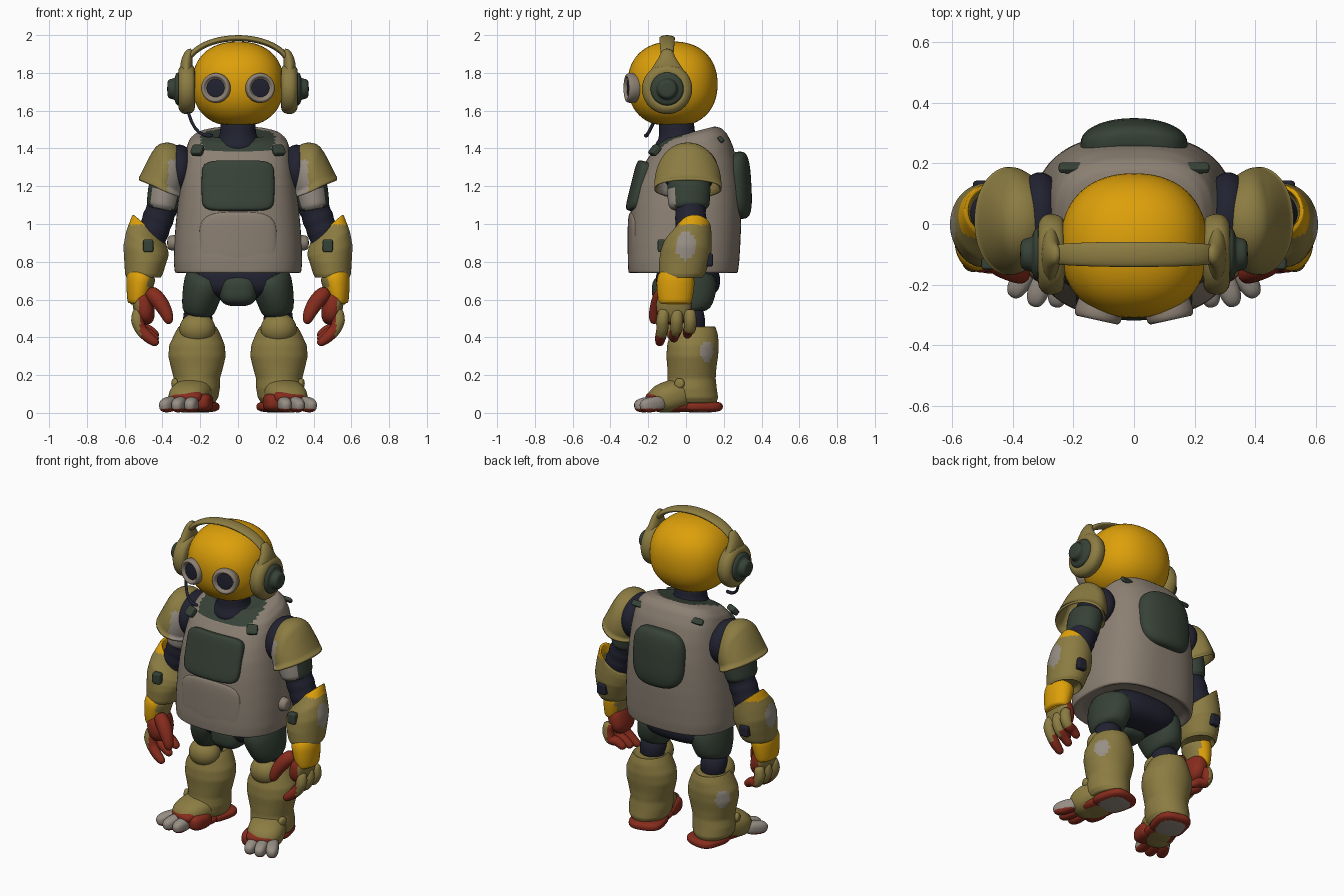
import bpy, bmesh, math
from mathutils import Vector, Euler

cube = bpy.data.objects.get("Cube")
if cube:
    bpy.data.objects.remove(cube, do_unlink=True)


def material(name, *rgb):
    m = bpy.data.materials.new(name)
    m.use_nodes = True
    m.diffuse_color = (*rgb, 1)
    m.node_tree.nodes["Principled BSDF"].inputs["Base Color"].default_value = (*rgb, 1)
    return m


YELLOW = material("yellow", .72, .35, .003)
OLIVE = material("olive", .262, .203, .055)
TAN = material("warm_grey", .26, .215, .17)
GREEN = material("dark_green", .037, .054, .038)
NAVY = material("navy", .015, .016, .03)
RED = material("red", .24, .025, .012)
PALE = material("pale_grey", .31, .275, .235)


def finish(bm, name, mats, mirror, paint=None, warp=None, subsurf=0, shell=0):
    """Store the mesh in world space, colour it by rule and add modifiers."""
    if warp:
        for v in bm.verts:
            v.co = warp(v.co.copy())
    bmesh.ops.recalc_face_normals(bm, faces=bm.faces)
    mats = mats if isinstance(mats, tuple) else (mats,)
    for f in bm.faces:
        f.smooth = True
        if paint:
            f.material_index = int(paint(f.calc_center_median()))
    me = bpy.data.meshes.new(name)
    bm.to_mesh(me)
    bm.free()
    for m in mats:
        me.materials.append(m)
    ob = bpy.data.objects.new(name, me)
    bpy.context.collection.objects.link(ob)
    if shell:
        ob.modifiers.new("Shell", "SOLIDIFY").thickness = shell
    if subsurf:
        s = ob.modifiers.new("Smooth", "SUBSURF")
        s.levels = s.render_levels = subsurf
    if mirror:
        ob.modifiers.new("Mirror", "MIRROR").use_mirror_merge = False


def blob(name, centre, radii, mats, e=2, rot=(0, 0, 0), mirror=False, dome=False, **kw):
    """Superellipsoid: e=2 is an ellipsoid, a high e is a rounded box."""
    bm = bmesh.new()
    bmesh.ops.create_cube(bm, size=2)
    bmesh.ops.subdivide_edges(bm, edges=bm.edges[:], cuts=15, use_grid_fill=True)
    turn = Euler([math.radians(a) for a in rot]).to_matrix()
    for v in bm.verts:
        v.co /= sum(abs(c) ** e for c in v.co) ** (1 / e)
    if dome:
        bmesh.ops.bisect_plane(bm, geom=bm.verts[:] + bm.edges[:] + bm.faces[:],
                               plane_co=(0, 0, 0), plane_no=(0, 0, -1), clear_outer=True)
    for v in bm.verts:
        v.co = turn @ Vector(a * b for a, b in zip(v.co, radii)) + Vector(centre)
    finish(bm, name, mats, mirror, **kw)


def sweep(name, rings, mats, axis=None, e=2, n=24, fill=1, mirror=False, subsurf=1, **kw):
    """Skin rings (x, y, z, radius, depth radius) along a path or a fixed axis."""
    bm = bmesh.new()
    keys = [Vector(r) for r in rings]
    rings = [a + (b - a) * (j / fill) for a, b in zip(keys, keys[1:]) for j in range(fill)] + keys[-1:]
    pts = [Vector(r[:3]) for r in rings]
    loops = []
    for i, r in enumerate(rings):
        t = Vector(axis) if axis else pts[min(i + 1, len(pts) - 1)] - pts[max(i - 1, 0)]
        t.normalize()
        u = t.cross(Vector((0, 0, 1) if abs(t.y) > .8 else (0, 1, 0))).normalized()
        w = u.cross(t)
        loop = []
        for k in range(n):
            c, s = math.cos(math.tau * k / n), math.sin(math.tau * k / n)
            q = (abs(c) ** e + abs(s) ** e) ** (1 / e)
            loop.append(bm.verts.new(pts[i] + u * (r[3] * c / q) + w * (r[-1] * s / q)))
        loops.append(loop)
    for a, b in zip(loops, loops[1:]):
        for k in range(n):
            bm.faces.new((a[k], a[(k + 1) % n], b[(k + 1) % n], b[k]))
    bm.faces.new(loops[0])
    bm.faces.new(loops[-1])
    finish(bm, name, mats, mirror, subsurf=subsurf, **kw)


def lathe(name, origin, axis, profile, mats):
    """Turned part: profile of (distance along the axis, radius)."""
    axis = Vector(axis).normalized()
    rings = [(*(Vector(origin) + axis * t), r) for t, r in profile]
    sweep(name, rings, mats, axis=axis, mirror=True, subsurf=2)


def patch(x, y, z, width, height):
    """Rule for an oval worn patch on the outer side of a limb."""
    return lambda c: c.x > x and ((c.y - y) / width) ** 2 + ((c.z - z) / height) ** 2 < 1


# Head with a flattened underside, goggles and neck
def flatten_chin(v):
    v.z = max(v.z, 1.53 + (v.z - 1.53) * .4)
    return v


blob("head", (0, -.071, 1.74), (.243, .238, .226), YELLOW, e=2.25, warp=flatten_chin)
look = Vector((.22, -1, 0)).normalized()
eye = Vector((.11, -.262, 1.72))
lathe("goggle_ring", eye, look, [(-.03, .07), (.02, .08), (.045, .08), (.057, .071),
                                 (.056, .058), (.035, .054)], TAN)
lathe("goggle_lens", eye, look, [(0, .05), (.036, .06), (.042, .055), (.045, .02)], NAVY)
sweep("neck", [(0, -.04, 1.36, .13), (0, -.04, 1.43, .13), (0, -.045, 1.46, .1),
               (0, -.05, 1.5, .092), (0, -.05, 1.58, .1)], NAVY)

# Headset
ear = (.225, -.1, 1.715)
lathe("ear_cup", ear, (1, 0, 0), [(0, .1), (.01, .128), (.05, .137), (.075, .13),
                                  (.095, .1), (.085, .08)], OLIVE)
lathe("ear_hub", ear, (1, 0, 0), [(.07, .09), (.1, .09), (.108, .07), (.11, .055),
                                  (.144, .053), (.15, .03)], GREEN)
sweep("ear_stem", [(.27, -.1, 1.74, .035, .125), (.275, -.1, 1.82, .034, .09),
                   (.272, -.1, 1.88, .03, .04), (.25, -.1, 1.93, .015, .03)], OLIVE, mirror=True)
arc = [math.radians(a) for a in range(8, 173, 12)]
sweep("headband", [(.275 * math.cos(a), -.1, 1.83 + .155 * math.sin(a), .016, .028 + .014 * math.sin(a))
                   for a in arc], OLIVE)
sweep("microphone_boom", [(-.27, -.13, 1.62, .009), (-.25, -.17, 1.54, .009), (-.21, -.2, 1.48, .009),
                          (-.16, -.21, 1.465, .011), (-.13, -.215, 1.47, .012)], NAVY, n=10)


# Torso shell, leaning forward at the top
def lean(v):
    v.z += (v.y - .05) * .25 * min(1, max(0, (v.z - 1.2) / .25))
    return v


shape = [(.77, .27, -.25, .22), (.74, .32, -.295, .265), (.745, .335, -.305, .275), (.8, .34, -.308, .282),
         (.9, .337, -.306, .288), (1.0, .33, -.3, .292), (1.1, .32, -.29, .292), (1.2, .307, -.272, .288),
         (1.3, .293, -.245, .272), (1.38, .28, -.212, .248), (1.44, .262, -.178, .216), (1.475, .228, -.14, .185),
         (1.492, .17, -.1, .15), (1.485, .13, -.09, .12)]
sweep("torso_shell", [(0, (f + b) / 2, z, r, (b - f) / 2) for z, r, f, b in shape],
      (TAN, GREEN), axis=(0, 0, 1), e=2.7, n=64, fill=3, warp=lean,
      paint=lambda c: c.z > 1.385 and (c.x / .2) ** 2 + ((c.y + .05) / .18) ** 2 < 1)


def bend(k):
    def warp(v):
        v.y += k * v.x * v.x
        return v
    return warp


blob("chest_panel", (0, -.257, 1.2), (.192, .036, .136), GREEN, e=6, rot=(-14, 0, 0), warp=bend(.7))
blob("belly_pouch", (0, -.283, .915), (.205, .026, .15), TAN, e=3.5, warp=bend(.5))
blob("back_panel", (0, .288, 1.205), (.176, .058, .178), GREEN, e=3.2, rot=(3, 0, 0), warp=bend(-1))
blob("front_strap_clip", (.215, -.165, 1.39), (.032, .018, .03), GREEN, e=5, rot=(-40, 0, 25), mirror=True)
blob("back_strap_clip", (.2, .185, 1.448), (.048, .012, .018), GREEN, e=5, rot=(40, 0, 0), mirror=True)
lathe("side_knob", (.3, -.03, .9), (1, 0, 0), [(0, .045), (.05, .042), (.07, .035), (.075, .02)], TAN)


# Shoulders and upper arms
def straighten_pad(v):
    h = (v.z - 1.16) / .27
    v.x -= .14 * max(0, h * (1 - h)) * min(1, max(0, (v.x - .36) / .1))
    return v


blob("shoulder_joint", (.31, .02, 1.285), (.085, .15, .135), NAVY, mirror=True)
blob("shoulder_pad", (.426, .01, 1.198), (.138, .178, .242), (OLIVE, PALE), e=2.1, rot=(0, -20, 0),
     mirror=True, dome=True, shell=.014, warp=straighten_pad,
     paint=lambda c: c.x < .37 and c.y < -.05 and c.z < 1.34)
sweep("upper_arm_band", [(.37, .015, 1.24, .09, .11), (.385, .015, 1.18, .092, .115), (.4, .015, 1.1, .085, .11),
                         (.405, .015, 1.075, .07, .09)], (GREEN, PALE), n=36, mirror=True, fill=3,
      paint=lambda c: c.y < -.06 and c.z < 1.18)
ribs = [(.39 + .011 * i, .025, 1.12 - .03 * i, .088 if i % 2 else .076) for i in range(9)]
sweep("elbow_sleeve", ribs, NAVY, mirror=True)


# Forearms with a slanted upper rim
def slant(v):
    v.z += (v.x - .47) * .85 * min(1, max(0, (v.z - .8) / .17))
    return v


worn = patch(.5, 0, .885, .055, .075)
sweep("forearm_guard", [(.5, -.03, .75, .07, .09), (.5, -.025, .715, .09, .11), (.498, -.02, .735, .1, .122),
                        (.49, -.01, .8, .112, .133), (.488, 0, .85, .119, .135), (.48, .01, .9, .112, .126),
                        (.473, .03, .94, .1, .105), (.47, .045, .975, .088, .088), (.47, .045, .98, .076, .076),
                        (.47, .04, .9, .07, .07)], (OLIVE, YELLOW, PALE), axis=(0, 0, 1), n=64, fill=4,
      mirror=True, warp=slant, paint=lambda c: 1 if c.z > .995 else 2 * worn(c))
blob("forearm_button", (.475, -.13, .885), (.027, .02, .034), GREEN, e=6, mirror=True)
blob("forearm_back_clip", (.5, .118, .81), (.03, .025, .035), NAVY, e=6, mirror=True)
sweep("wrist_cuff", [(.505, -.05, .74, .075, .09), (.517, -.055, .7, .077, .102), (.525, -.057, .64, .066, .098),
                     (.53, -.058, .585, .056, .088), (.53, -.058, .57, .045, .07), (.53, -.058, .59, .03, .05)],
      (YELLOW, OLIVE), mirror=True, fill=2, paint=lambda c: c.x < .48)

# Hands: palm, three curled fingers and a thumb
blob("palm", (.5, -.065, .56), (.055, .095, .095), (RED, OLIVE), e=2.4, rot=(0, 12, 0), mirror=True,
     paint=lambda c: c.x > .525)
for i, y in enumerate((-.125, -.05, .022)):
    tip = .36 + .02 * i
    sweep("finger_%d" % (i + 1), [(.525, y * .9, .55, .03), (.535, y, .49, .035), (.515, y, .44, .032),
                                  (.475, y - .01, tip + .04, .03), (.435, y - .015, tip + .01, .023),
                                  (.425, y - .015, tip, .01)], (RED, OLIVE), n=16, fill=2, mirror=True,
          paint=lambda c: c.x > .52 and c.z > .41)
sweep("thumb", [(.48, -.11, .65, .035), (.44, -.13, .62, .046), (.4, -.15, .57, .042), (.375, -.165, .52, .034),
                (.365, -.17, .485, .026), (.365, -.17, .47, .01)], RED, n=16, mirror=True)

# Hips and legs
blob("hip_core", (0, .01, .7), (.26, .17, .1), NAVY, e=2.6)
blob("groin_guard", (0, -.07, .65), (.1, .11, .085), GREEN, e=3)
sweep("thigh", [(.16, 0, .74, .11, .14), (.175, 0, .69, .115, .165), (.2, .01, .6, .1, .15),
                (.21, .015, .535, .088, .115), (.212, .02, .52, .07, .09)], GREEN, mirror=True)
sweep("knee_joint", [(.212, .02, .56, .075), (.213, .02, .5, .08), (.215, .03, .4, .08)], NAVY, mirror=True)
blob("knee_cap", (.215, -.025, .445), (.095, .085, .085), OLIVE, mirror=True)
sweep("shin_guard", [(.215, .045, .445, .08, .09), (.215, .045, .458, .1, .11), (.215, .042, .42, .12, .126),
                     (.217, .037, .36, .147, .137), (.217, .033, .3, .152, .137), (.217, .031, .24, .138, .13),
                     (.218, .03, .18, .122, .127), (.222, .03, .13, .126, .133), (.225, .035, .08, .12, .135),
                     (.225, .04, .05, .1, .12)], (OLIVE, PALE), axis=(0, 0, 1), n=64, fill=4, mirror=True,
      paint=patch(.22, .11, .325, .035, .055))
lathe("ankle_stud", (.32, -.03, .155), (1, -.3, 0), [(0, .03), (.025, .028), (.032, .015)], OLIVE)

# Feet, turned outward
blob("instep", (.252, -.07, .092), (.108, .135, .082), OLIVE, e=2.4, rot=(16, 0, 20), mirror=True)
blob("instep_patch", (.27, -.155, .085), (.085, .05, .035), RED, e=2.6, rot=(20, 0, 20), mirror=True)
blob("inner_toe_guard", (.185, -.125, .055), (.05, .075, .048), RED, e=2.8, rot=(0, 0, 12), mirror=True)
blob("heel_sole", (.21, .075, .033), (.105, .115, .031), (RED, PALE), e=3, rot=(0, 0, 15), mirror=True,
     paint=lambda c: c.z < .007)
blob("fore_sole", (.235, -.06, .035), (.095, .11, .032), (RED, OLIVE), e=2.6, rot=(0, 0, 18), mirror=True,
     paint=lambda c: c.z < .008)
for i, (x, y, turn) in enumerate(((.245, -.2, 10), (.308, -.2, 18), (.365, -.175, 30))):
    blob("toe_%d" % (i + 1), (x, y, .045), (.036, .076, .04), (PALE, RED), e=2.5, rot=(8, 0, turn),
         mirror=True, paint=lambda c: c.z < .022)
